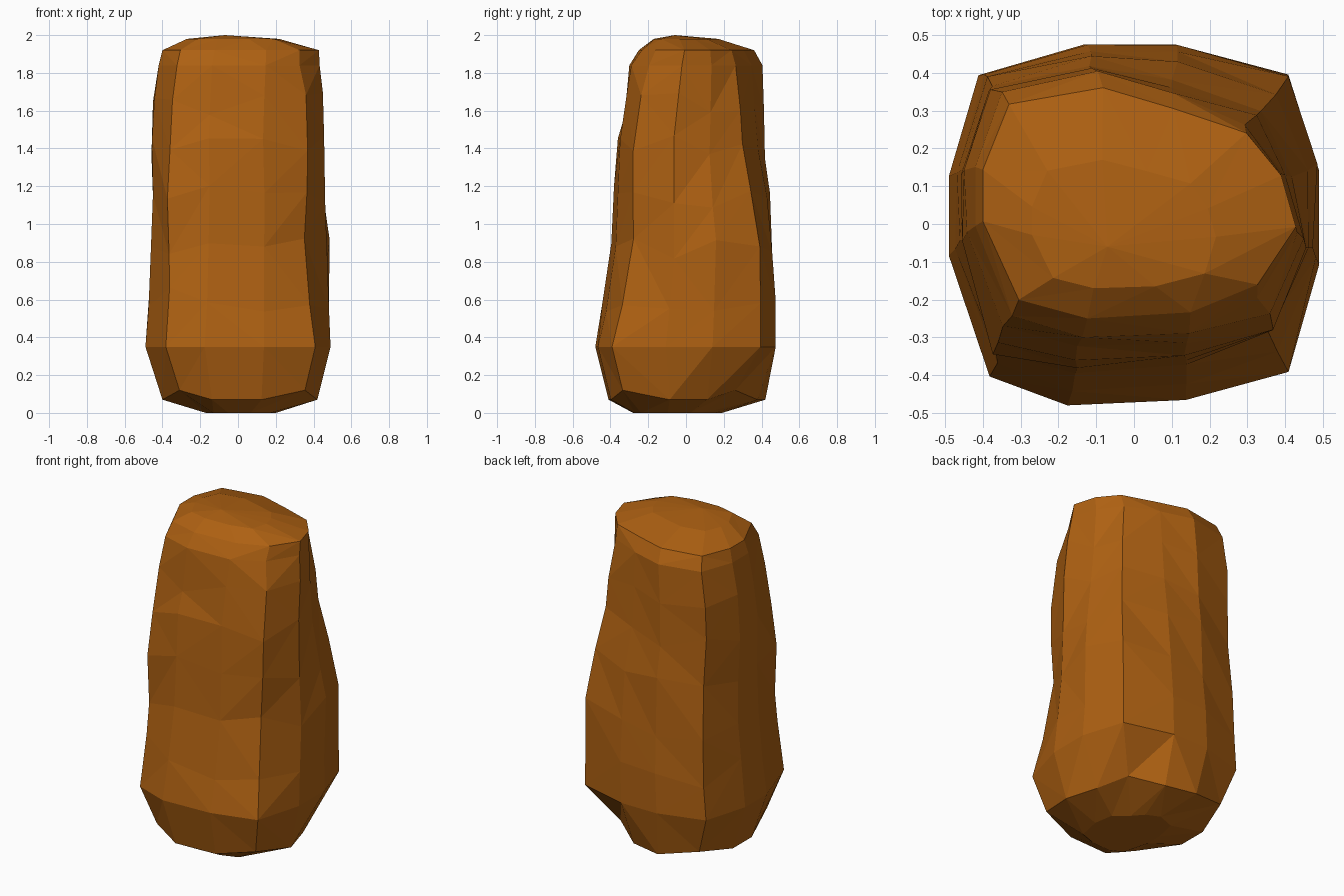
import bpy
import bmesh
import random
from mathutils import Vector

random.seed(7)

default_cube = bpy.data.objects.get("Cube")
if default_cube:
    bpy.data.objects.remove(default_cube, do_unlink=True)


def make_material(name, colour):
    material = bpy.data.materials.new(name)
    material.use_nodes = True
    material.diffuse_color = colour
    shader = material.node_tree.nodes["Principled BSDF"]
    shader.inputs["Base Color"].default_value = colour
    shader.inputs["Roughness"].default_value = 0.9
    return material


# Rounded square cross-section, counter-clockwise, in units of half-width
OUTLINE = [(1, -.22), (1, .3), (.84, .84), (.22, 1), (-.27, 1), (-.84, .83),
           (-1, .27), (-1, -.17), (-.78, -.84), (-.36, -1), (.28, -.97), (.84, -.82)]

# Stone levels: height, then limits left and right, front and back
LEVELS = [
    (0, -.17, .2, -.28, .19),
    (.1, -.4, .42, -.41, .42),
    (.35, -.49, .49, -.48, .475),
    (.6, -.475, .49, -.45, .475),
    (.87, -.465, .49, -.405, .465),
    (1.14, -.46, .49, -.395, .445),
    (1.4, -.46, .475, -.375, .42),
    (1.64, -.455, .48, -.335, .42),
    (1.84, -.42, .465, -.3, .41),
    (1.92, -.4, .465, -.25, .37),
    (1.98, -.27, .24, -.17, .17),
]

# Worn hollows and (negative) swellings: centre, reach and depth
HOLLOWS = [
    ((.38, .35, 1.85), .5, .14),     # long worn back corner
    ((.4, -.32, 1), .35, .08),       # waist of the front corner
    ((.34, -.24, 1.92), .2, .12),    # chipped upper front corner
    ((.3, .3, -.25), .34, .3),       # undercut foot corner
    ((-.36, -.33, 1.08), .18, -.04),  # swelling of the other front corner
    ((-.02, -.38, 1.42), .2, .03),   # dimple in the front
]


def ring_point(level, u, v, rough):
    z, left, right, front, back = level
    x = (left + right) / 2 + u * (right - left) / 2
    y = (front + back) / 2 + v * (back - front) / 2
    point = Vector((x, y, z))
    if rough:
        inward = 1 - random.uniform(0, .03)
        point.x *= inward
        point.y *= inward
        point.z += random.uniform(-.07, .07)
    return point


def wear(point):
    # Move a point to or from the upright axis near each hollow, which is tall
    shift = Vector()
    side = Vector((point.x, point.y, 0)).normalized()
    for centre, reach, depth in HOLLOWS:
        offset = point - Vector(centre)
        offset.z /= 2
        near = 1 - offset.length / reach
        if near > 0:
            shift += side * depth * near
    return point - shift


def build_stone():
    bm = bmesh.new()
    rings = []
    last = len(LEVELS) - 1
    for index, level in enumerate(LEVELS):
        rough = 2 < index < last - 2
        ring = []
        for u, v in OUTLINE:
            point = wear(ring_point(level, u, v, rough))
            # Lower corners curl up from the ground
            if index == 1:
                point.z += .05 * (abs(u * v) > .5) - .03
            ring.append(bm.verts.new(point))
        rings.append(ring)

    # Sides, split along irregular diagonals
    count = len(OUTLINE)
    for lower, upper in zip(rings, rings[1:]):
        for i in range(count):
            j = (i + 1) % count
            a, b, c, d = lower[i], lower[j], upper[j], upper[i]
            if random.random() < .5:
                bm.faces.new((a, b, c))
                bm.faces.new((a, c, d))
            else:
                bm.faces.new((a, b, d))
                bm.faces.new((b, c, d))

    # Domed crown and flat foot
    crown = bm.verts.new((-.07, -.06, 2))
    foot = bm.verts.new((-.02, -.04, 0))
    for i in range(count):
        j = (i + 1) % count
        bm.faces.new((rings[-1][i], rings[-1][j], crown))
        bm.faces.new((rings[0][j], rings[0][i], foot))

    bmesh.ops.recalc_face_normals(bm, faces=bm.faces)
    mesh = bpy.data.meshes.new("stone_pillar")
    bm.to_mesh(mesh)
    bm.free()
    return mesh


stone = bpy.data.objects.new("stone_pillar", build_stone())
bpy.context.collection.objects.link(stone)
stone.data.materials.append(make_material("orange brown stone", (.42, .118, .006, 1)))
for face in stone.data.polygons:
    face.use_smooth = False
